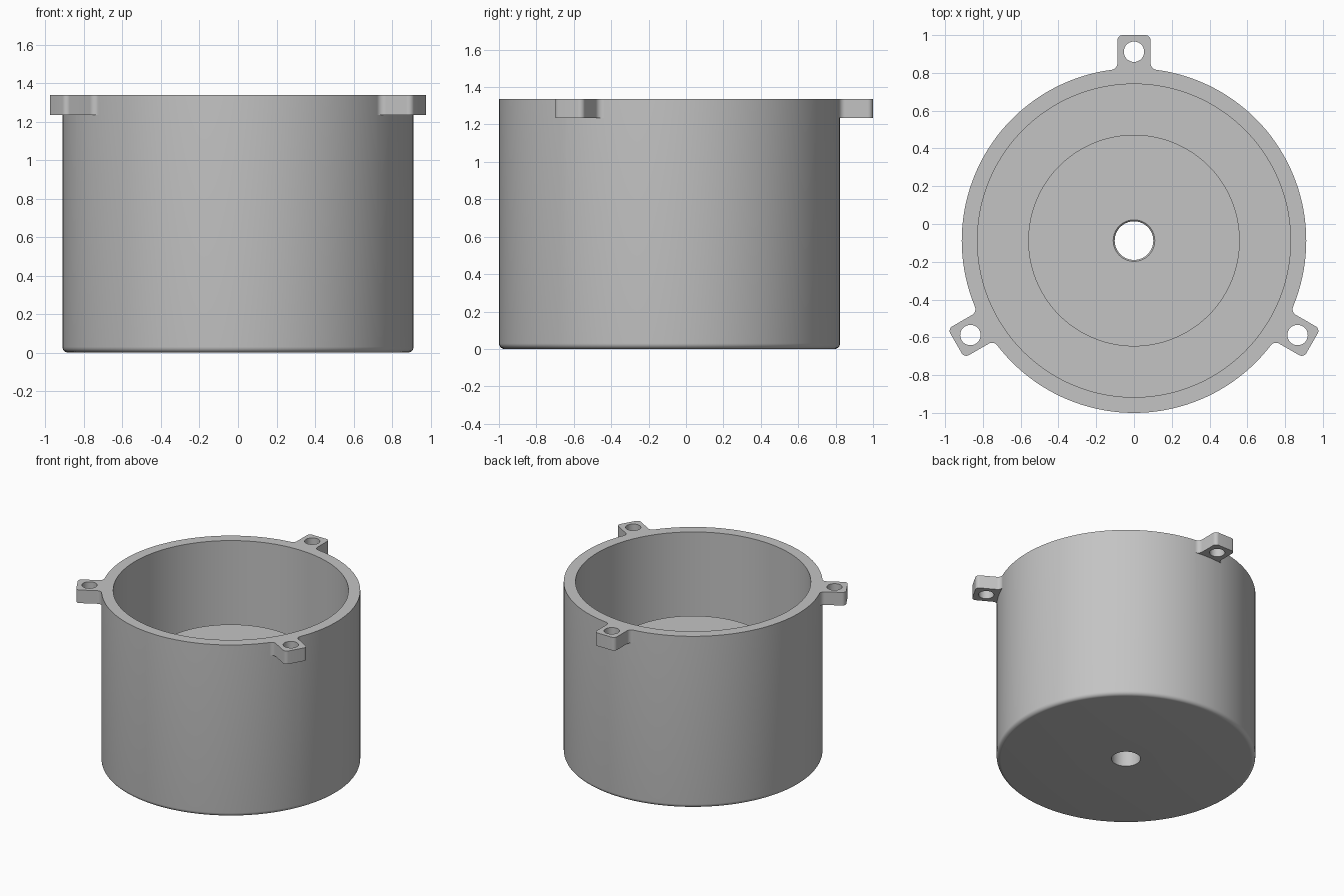
import bpy, bmesh, math
from mathutils import Matrix, Vector

cube = bpy.data.objects.get("Cube")
if cube:
    bpy.data.objects.remove(cube, do_unlink=True)

CENTRE_Y = -0.088
R, R_IN, R_BOSS, R_BORE = 0.912, 0.829, 0.56, 0.102
HEIGHT, BOSS_TOP, FLOOR = 1.337, 0.81, 0.10
TAB_Z, TAB_TIP, TAB_HALF = 1.235, 1.088, 0.088
HOLE_DIST, HOLE_R = 1.0, 0.054
TAB_ANGLES = [math.radians(a) for a in (90, 210, 330)]

grey = bpy.data.materials.new("plain grey")
grey.use_nodes = True
colour = (0.55, 0.55, 0.55, 1)
grey.diffuse_color = colour
grey.node_tree.nodes["Principled BSDF"].inputs["Base Color"].default_value = colour


def arc(cx, cy, r, start, end, steps=8):
    """Points on a circular arc, angles in degrees."""
    angles = [math.radians(start + (end - start) * i / steps) for i in range(steps + 1)]
    return [(cx + r * math.cos(a), cy + r * math.sin(a)) for a in angles]


def make_object(name, bm):
    bmesh.ops.recalc_face_normals(bm, faces=bm.faces)
    mesh = bpy.data.meshes.new(name)
    bm.to_mesh(mesh)
    bm.free()
    mesh.materials.append(grey)
    obj = bpy.data.objects.new(name, mesh)
    obj.location.y = CENTRE_Y
    bpy.context.collection.objects.link(obj)
    return obj


def turned(name, profile, steps=144):
    """Revolve a closed (radius, z) profile about the z axis."""
    bm = bmesh.new()
    verts = [bm.verts.new((r, 0, z)) for r, z in profile]
    edges = [bm.edges.new((v, verts[i - 1])) for i, v in enumerate(verts)]
    bmesh.ops.spin(bm, geom=verts + edges, cent=(0, 0, 0), axis=(0, 0, 1),
                   angle=math.tau, steps=steps, use_duplicate=False)
    bmesh.ops.remove_doubles(bm, verts=bm.verts, dist=1e-4)
    return make_object(name, bm)


def prisms(name, outline, z0, z1):
    """Extrude one outline upward, repeated at each tab angle."""
    bm = bmesh.new()
    for angle in TAB_ANGLES:
        turn = Matrix.Rotation(angle, 3, "Z")
        face = bm.faces.new([bm.verts.new(turn @ Vector((u, v, z0))) for u, v in outline])
        top = bmesh.ops.extrude_face_region(bm, geom=[face])["geom"]
        bmesh.ops.translate(bm, vec=(0, 0, z1 - z0),
                            verts=[g for g in top if isinstance(g, bmesh.types.BMVert)])
    return make_object(name, bm)


def combine(target, tool, operation):
    mod = target.modifiers.new(operation.title(), "BOOLEAN")
    mod.operation, mod.object, mod.solver = operation, tool, "EXACT"
    bpy.context.view_layer.objects.active = target
    bpy.ops.object.modifier_apply(modifier=mod.name)
    bpy.data.objects.remove(tool, do_unlink=True)


# Cup with rounded foot, raised central boss and through bore
foot, chamfer = 0.03, 0.008
housing = turned("housing", [
    (R_BORE, 0), *arc(R - foot, foot, foot, -90, 0, 6),
    (R, HEIGHT), (R_IN, HEIGHT), (R_IN, FLOOR), (R_BOSS, FLOOR),
    (R_BOSS, BOSS_TOP), (R_BORE + chamfer, BOSS_TOP), (R_BORE, BOSS_TOP - chamfer)])

# Mounting tabs: filleted root, rounded outer corners
fillet, corner = 0.035, 0.028
fv = TAB_HALF + fillet
fu = math.sqrt((R + fillet) ** 2 - fv ** 2)
root_angle = math.degrees(math.atan2(fv, fu)) - 180
side = [(0.87, fv - 0.01)]
side += arc(fu, fv, fillet, root_angle, -90)
side += arc(TAB_TIP - corner, TAB_HALF - corner, corner, 90, 0)
outline = side + [(u, -v) for u, v in reversed(side)]
combine(housing, prisms("mounting_tabs", outline, TAB_Z, HEIGHT), "UNION")

# Screw holes through the tabs
hole = arc(HOLE_DIST, 0, HOLE_R, 0, 360, 40)[:-1]
combine(housing, prisms("screw_holes", hole, TAB_Z - 0.1, HEIGHT + 0.1), "DIFFERENCE")

bpy.ops.object.select_all(action="DESELECT")
housing.select_set(True)
bpy.context.view_layer.objects.active = housing
bpy.ops.object.shade_smooth_by_angle(angle=math.radians(30))
